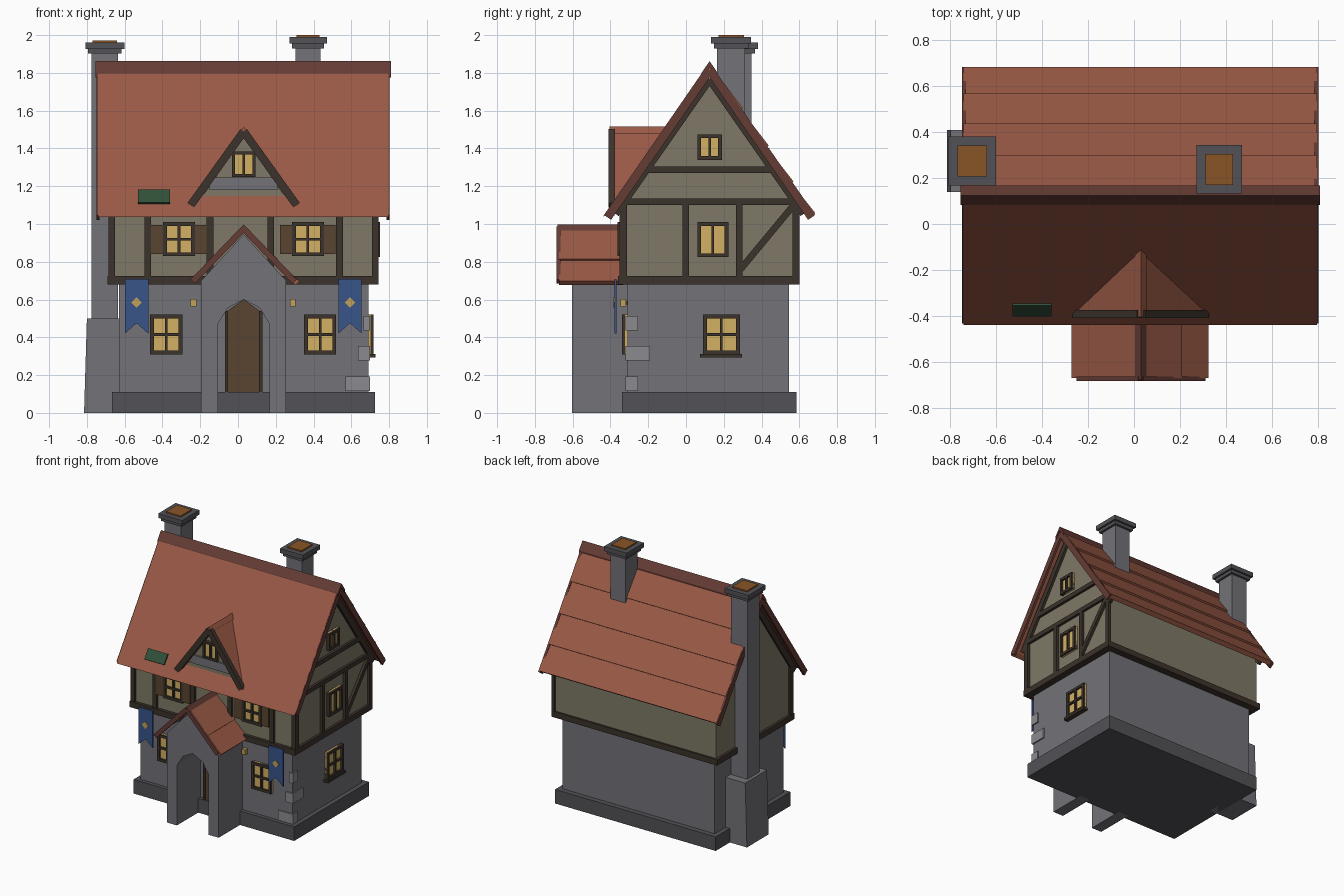
import bpy, bmesh
from mathutils import Vector

if "Cube" in bpy.data.objects:
    bpy.data.objects.remove(bpy.data.objects["Cube"])

COL = dict(stone=(.17, .17, .19), plinth=(.085, .085, .095), plaster=(.21, .19, .135),
           timber=(.045, .032, .024), tile=(.32, .1, .06), ridge=(.13, .045, .035),
           glass=(.65, .44, .13), wood=(.1, .06, .03), blue=(.04, .09, .25),
           gold=(.55, .36, .1), moss=(.03, .08, .04), pot=(.25, .09, .02), pale=(.26, .26, .28))
MATS = {}
for k, c in COL.items():
    MATS[k] = bpy.data.materials.new(k)
    MATS[k].diffuse_color = (*c, 1)


def prism(name, polys, axis, a, b, mat):
    """Extrude (u, v) outlines along an axis from a to b, all in one object."""
    place = {'x': lambda u, v, w: (w, u, v), 'y': lambda u, v, w: (u, w, v),
             'z': lambda u, v, w: (u, v, w)}[axis]
    bm = bmesh.new()
    for poly in polys:
        lo = [bm.verts.new(place(u, v, a)) for u, v in poly]
        hi = [bm.verts.new(place(u, v, b)) for u, v in poly]
        bm.faces.new(lo)
        bm.faces.new(hi[::-1])
        n = len(poly)
        for i in range(n):
            bm.faces.new((lo[i], hi[i], hi[(i + 1) % n], lo[(i + 1) % n]))
    bmesh.ops.recalc_face_normals(bm, faces=bm.faces)
    me = bpy.data.meshes.new(name)
    bm.to_mesh(me)
    bm.free()
    me.materials.append(MATS[mat])
    ob = bpy.data.objects.new(name, me)
    bpy.context.collection.objects.link(ob)
    return ob


def rect(u0, u1, v0, v1):
    return [(u0, v0), (u1, v0), (u1, v1), (u0, v1)]


def box(name, x0, x1, y0, y1, z0, z1, mat):
    return prism(name, [rect(x0, x1, y0, y1)], 'z', z0, z1, mat)


def bar(p, q, w):
    """Strip of width w centred on the line p-q."""
    p, q = Vector(p), Vector(q)
    d = (q - p).normalized() * w / 2
    n = Vector((-d.y, d.x))
    return [tuple(p + n), tuple(q + n), tuple(q - n), tuple(p - n)]


def courses(apex, eave, cuts, lift, thick):
    """Overlapping tile-course outlines on both slopes of a gable roof."""
    out = []
    for s in (-1, 1):
        a = Vector(apex)
        d = Vector((s * eave[0], eave[1] - apex[1]))
        n = Vector((-d.y * s, abs(d.x))).normalized()
        n.x *= s
        for t0, t1 in zip(cuts, cuts[1:]):
            p, q = a + d * t0, a + d * t1
            out.append([tuple(v) for v in (p, q + n * lift, q - n * thick, p - n * thick)])
    return out


def window(name, axis, u0, u1, z0, z1, wall, out, rows=2, f=.02):
    """Lit pane with frame, mullions; out is the signed outward direction."""
    prism(name + "_pane", [rect(u0, u1, z0, z1)], axis, wall - out * .02, wall + out * .012, 'glass')
    um, zm = (u0 + u1) / 2, (z0 + z1) / 2
    bars = [rect(u0, u0 + f, z0, z1), rect(u1 - f, u1, z0, z1), rect(u0, u1, z0, z0 + f),
            rect(u0, u1, z1 - f, z1), rect(um - .007, um + .007, z0, z1)]
    if rows == 2:
        bars.append(rect(u0, u1, zm - .007, zm + .007))
    prism(name + "_frame", bars, axis, wall - out * .02, wall + out * .028, 'timber')


CX, CY = .03, .125

# House body
box("plinth", -.667, .725, -.34, .585, 0, .11, 'plinth')
box("ground_floor", -.63, .69, -.31, .545, .1, .69, 'stone')
box("belt_beam", -.69, .745, -.36, .6, .68, .725, 'timber')
prism("upper_floor", [[(-.335, .72), (.585, .72), (.585, 1.12), (CY, 1.77), (-.335, 1.12)]],
      'x', -.67, .725, 'plaster')

# Main roof
prism("main_roof", courses((CY, 1.845), (.548, 1.05), (0, .3, .55, .79, 1), .014, .022),
      'x', -.742, .797, 'tile')
prism("ridge_cap", [[(.082, 1.80), (CY, 1.862), (.168, 1.80), (.168, 1.775), (CY, 1.83), (.082, 1.775)]],
      'x', -.755, .81, 'ridge')
barge = [bar((CY, 1.815), (CY + s * .54, 1.035), .045) for s in (-1, 1)]
prism("barge_boards_right", barge, 'x', .785, .803, 'ridge')
prism("barge_boards_left", barge, 'x', -.75, -.732, 'ridge')

# Timber framing
rafters = [bar((CY, 1.77), (CY + s * .5, 1.055), .045) for s in (-1, 1)]
prism("gable_timbers", rafters + [
    rect(-.35, -.312, .72, 1.12), rect(-.018, .015, .72, 1.11), rect(.265, .3, .72, 1.11),
    rect(.565, .6, .72, 1.12), rect(-.34, .59, 1.1, 1.135), rect(-.21, .46, 1.27, 1.305),
    bar((.28, .75), (.57, 1.1), .035)], 'x', .72, .745, 'timber')
prism("left_gable_rafters", rafters, 'x', -.685, -.66, 'timber')
prism("front_posts", [rect(a, a + .036, .72, 1.1) for a in (-.686, -.496, -.166, .155, .52, .709)],
      'y', -.353, -.325, 'timber')
box("left_corner_post", -.686, -.65, -.35, -.31, .72, 1.1, 'timber')

# Windows
for i, x in enumerate((-.312, .37)):
    window(f"upper_window_{i}", 'y', x - .084, x + .084, .83, 1.01, -.335, -1)
    prism(f"shutters_{i}", [rect(x - .148, x - .084, .84, .995), rect(x + .084, x + .146, .84, .995)],
          'y', -.36, -.33, 'wood')
for i, x in enumerate((-.38, .435)):
    window(f"lower_window_{i}", 'y', x - .085, x + .085, .31, .52, -.31, -1)
window("side_upper_window", 'x', .06, .225, .825, 1.01, .725, 1, 1)
window("side_attic_window", 'x', .06, .19, 1.34, 1.475, .725, 1, 1)
window("side_lower_window", 'x', .09, .285, .31, .52, .69, 1)
box("side_sill", .68, .728, .075, .297, .293, .312, 'timber')

# Corner stones
for i, (x, y, z) in enumerate(((.57, -.255, .115), (.635, -.19, .277), (.665, -.255, .435))):
    box(f"corner_stone_{i}", x, .7, -.32, y, z, z + .078, 'pale')

# Door
prism("door", [[(CX - .1, .02), (CX + .1, .02), (CX + .1, .53), (CX, .6), (CX - .1, .53)]],
      'y', -.325, -.3, 'wood')
prism("door_jambs", [rect(-.07, -.052, .1, .54), rect(.112, .13, .1, .54)], 'y', -.335, -.3, 'timber')

# Porch with pointed arch
half = [(.225, 0), (.225, .7), (0, .945), (0, .6), (.085, .555), (.137, .47), (.137, 0)]
prism("porch_arch", [[(CX + s * u, v) for u, v in half] for s in (-1, 1)], 'y', -.603, -.3, 'stone')
prism("porch_roof", courses((CX, .985), (.288, .69), (0, .6, 1), .01, .02), 'y', -.672, -.33, 'tile')
prism("porch_barge_boards", [bar((CX, .975), (CX + s * .27, .695), .032) for s in (-1, 1)],
      'y', -.685, -.665, 'ridge')
prism("porch_ridge", [[(CX - .025, .965), (CX, .998), (CX + .025, .965)]], 'y', -.68, -.33, 'ridge')

# Dormer
prism("dormer_wall", [[(CX - .25, 1.1), (CX + .25, 1.1), (CX, 1.46)]], 'y', -.365, -.12, 'plaster')
prism("dormer_roof", courses((CX, 1.5), (.292, 1.1), (0, 1), .004, .018), 'y', -.4, -.1, 'tile')
prism("dormer_barge_boards", [bar((CX, 1.49), (CX + s * .28, 1.1), .042) for s in (-1, 1)],
      'y', -.41, -.375, 'timber')
prism("dormer_ridge", [[(CX - .025, 1.48), (CX, 1.515), (CX + .025, 1.48)]], 'y', -.405, -.1, 'tile')
box("dormer_beam", -.15, .21, -.38, -.35, 1.18, 1.245, 'stone')
window("dormer_window", 'y', CX - .063, CX + .063, 1.25, 1.385, -.365, -1, 1, .016)

# Moss patch lying on the lowest course
prism("moss_patch", [bar((-.392, 1.106), (-.345, 1.174), .026)], 'x', -.53, -.36, 'moss')


def chimney(name, x0, x1, y0, y1, z0, top):
    """Stack with a two-step cap and clay flue."""
    box(name + "_stack", x0, x1, y0, y1, z0, top - .04, 'stone')
    for tag, g, za, zb, m in (("lip", .018, .07, .035, 'plinth'), ("cap", .033, .045, .01, 'plinth'),
                              ("flue", -.006, .02, 0, 'pot')):
        box(f"{name}_{tag}", x0 - g, x1 + g, y0 - g, y1 + g, top - za, top - zb, m)


chimney("left_chimney", -.775, -.635, .2, .348, .4, 1.972)
chimney("right_chimney", .305, .437, .165, .312, 1.4, 2.0)
prism("left_chimney_base", [[(-.815, 0), (-.6, 0), (-.6, .5), (-.8, .5)]], 'y', .14, .41, 'stone')

# Banners and lanterns
for i, x in enumerate((-.537, .593)):
    prism(f"banner_{i}", [[(x - .062, .71), (x + .062, .71), (x + .062, .42), (x, .475), (x - .062, .42)]],
          'y', -.378, -.368, 'blue')
    prism(f"banner_diamond_{i}", [[(x - .028, .585), (x, .557), (x + .028, .585), (x, .613)]],
          'y', -.383, -.37, 'gold')
for i, x in enumerate((-.236, .29)):
    box(f"lantern_{i}", x - .015, x + .015, -.348, -.318, .563, .603, 'gold')
    box(f"lantern_bracket_{i}", x - .006, x + .006, -.325, -.3, .575, .59, 'timber')

for m in bpy.data.materials:
    if m.users and not m.is_grease_pencil:
        m.use_nodes = True
        m.node_tree.nodes["Principled BSDF"].inputs["Base Color"].default_value = m.diffuse_color
